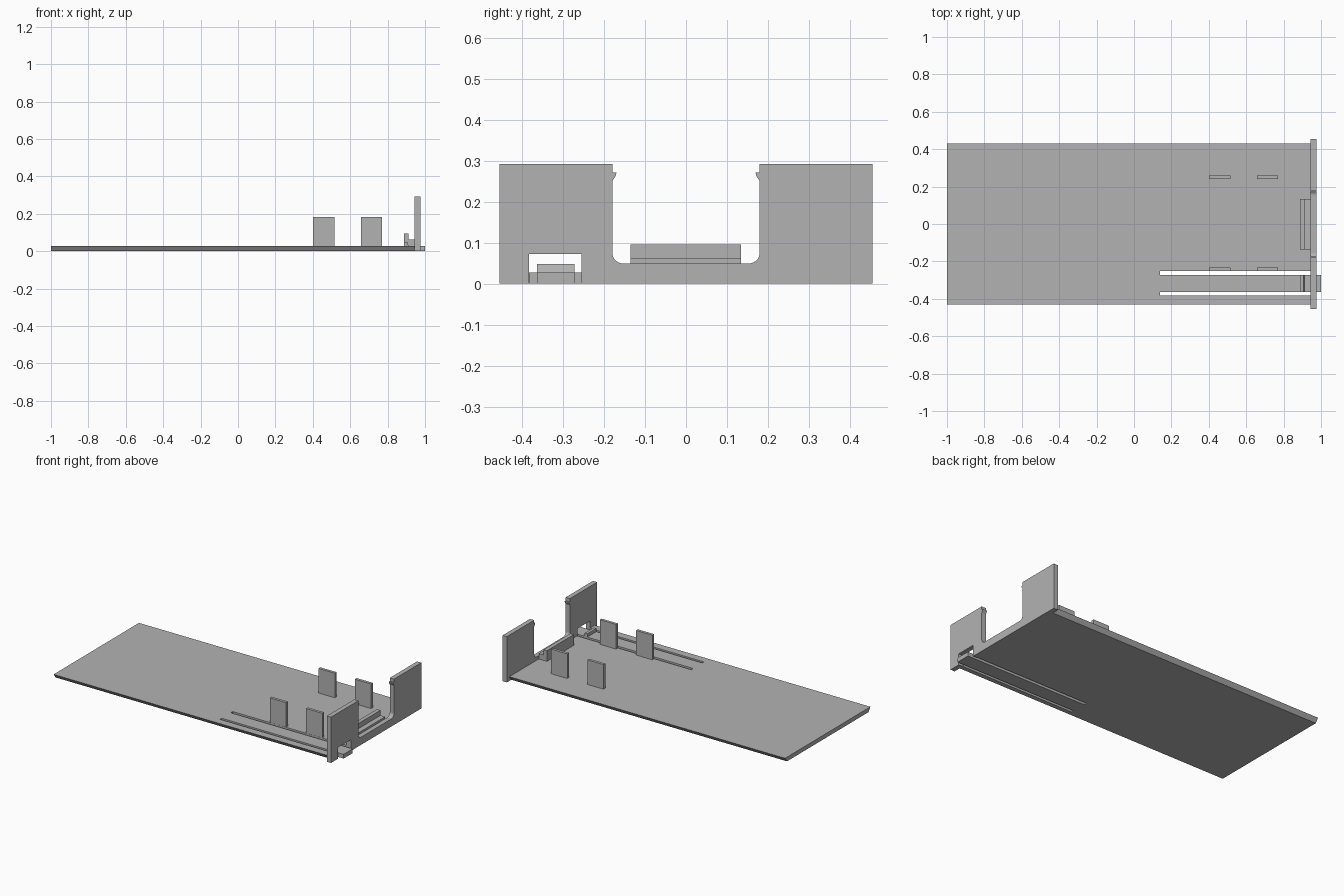
import bpy, bmesh, math
from mathutils import Vector

cube = bpy.data.objects.get("Cube")
if cube:
    bpy.data.objects.remove(cube, do_unlink=True)

grey = bpy.data.materials.new("plain_grey")
grey.use_nodes = True
colour = (0.45, 0.45, 0.45, 1)
grey.diffuse_color = colour
grey.node_tree.nodes["Principled BSDF"].inputs["Base Color"].default_value = colour


def prism(name, outline, depth, place, adjust=None):
    """Extrude a flat outline between two depths; place maps (u, v, w) to xyz."""
    bm = bmesh.new()
    rings = [[bm.verts.new(place(u, v, w)) for u, v in outline] for w in depth]
    bm.faces.new(rings[0])
    bm.faces.new(rings[1])
    n = len(outline)
    for i in range(n):
        j = (i + 1) % n
        bm.faces.new((rings[0][i], rings[0][j], rings[1][j], rings[1][i]))
    if adjust:
        adjust(bm)
    bmesh.ops.recalc_face_normals(bm, faces=bm.faces)
    mesh = bpy.data.meshes.new(name)
    bm.to_mesh(mesh)
    bm.free()
    mesh.materials.append(grey)
    obj = bpy.data.objects.new(name, mesh)
    bpy.context.collection.objects.link(obj)
    return obj


def flat(u, v, w):
    return Vector((u, v, w))


def across(u, v, w):
    return Vector((w, u, v))


def side(u, v, w):
    return Vector((u, w, v))


TOP = 0.027
END = 0.945
WALL = 0.975
HALF = 0.43

# Sliding plate: two long slots free a springy tongue, long edges undercut
slot = 0.14
plate = [(-1, -HALF), (END, -HALF), (END, -0.381), (slot, -0.381),
         (slot, -0.364), (1, -0.364), (1, -0.272), (slot, -0.272),
         (slot, -0.252), (END, -0.252), (END, HALF), (-1, HALF)]


def undercut(bm):
    for v in bm.verts:
        if v.co.z < TOP / 2 and abs(v.co.y) > HALF - 0.01:
            v.co.y -= math.copysign(0.02, v.co.y)


prism("sliding_plate", plate, (0, TOP), flat, undercut)


# End wall: deep rounded opening with snap hooks and a window for the tongue
def half_opening(sign):
    r, floor, edge = 0.027, 0.049, 0.18
    pts = [(edge, 0.292), (edge, 0.271), (0.17, 0.271), (0.171, 0.264), (edge, 0.25)]
    for i in range(9):
        a = math.radians(90 * i / 8)
        pts.append((edge - r + r * math.cos(a), floor + r - r * math.sin(a)))
    return [(sign * y, z) for y, z in pts]


wall = [(-0.455, 0), (-0.455, 0.292)] + half_opening(-1) + half_opening(1)[::-1]
wall += [(0.455, 0.292), (0.455, 0), (-0.255, 0), (-0.255, 0.072),
         (-0.383, 0.072), (-0.383, 0)]
prism("end_wall", wall, (END, WALL), across)

# Stepped stop block behind the opening
stop = [(0.887, TOP), (0.887, 0.095), (0.912, 0.095), (0.912, 0.062),
        (END, 0.062), (END, TOP)]
prism("stop_block", stop, (-0.136, 0.134), side)

# Catch on the tongue
catch = [(0.887, TOP), (0.887, 0.048), (0.905, 0.048), (0.912, TOP)]
prism("tongue_catch", catch, (-0.364, -0.272), side)

# Four upright tabs
for row, y in (("back", 0.249), ("front", -0.242)):
    for spot, x in (("inner", 0.401), ("outer", 0.657)):
        tab = [(x, TOP), (x + 0.114, TOP), (x + 0.114, 0.184), (x, 0.184)]
        prism(f"{row}_{spot}_tab", tab, (y - 0.009, y + 0.009), side)
